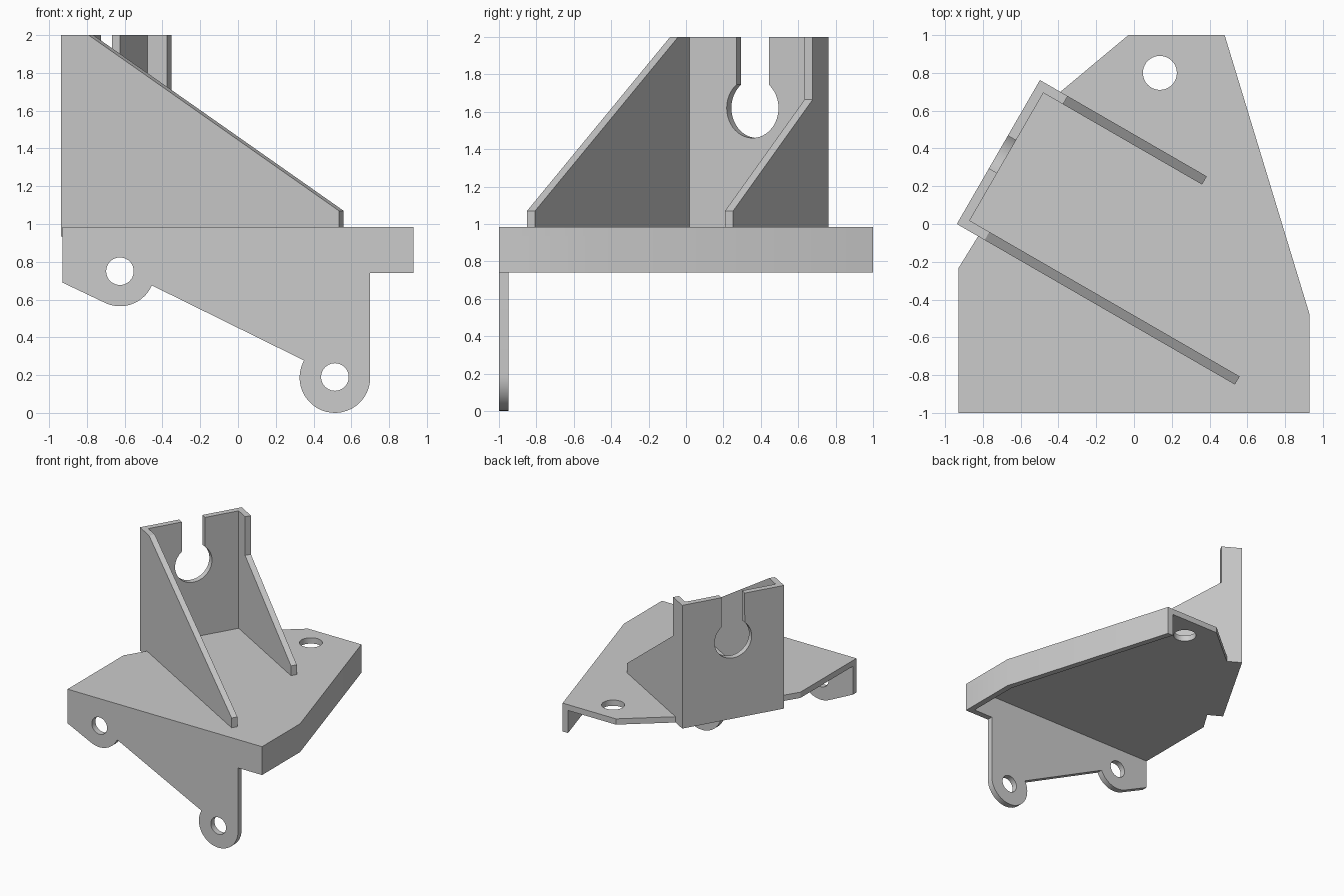
import bpy, bmesh
from math import sin, cos, radians, sqrt
from mathutils import Vector, Matrix

if "Cube" in bpy.data.objects:
    bpy.data.objects.remove(bpy.data.objects["Cube"])

T = 0.05                      # sheet thickness
TOP, UNDER = 0.985, 0.935     # faces of the base plate
Z = Vector((0, 0, 1))


def arc(cx, cy, r, a0, a1, n=24):
    return [(cx + r * cos(radians(a0 + (a1 - a0) * i / n)),
             cy + r * sin(radians(a0 + (a1 - a0) * i / n))) for i in range(n + 1)]


def circle(cx, cy, r, n=40):
    return arc(cx, cy, r, 0, 360, n)[:-1]


def panel(name, loops, origin, xa, ya, thick=T):
    """Flat panel: outline plus hole loops, extruded along xa x ya."""
    bm = bmesh.new()
    edges = []
    for loop in loops:
        vs = [bm.verts.new((x, y, 0)) for x, y in loop]
        edges += [bm.edges.new((vs[i - 1], vs[i])) for i in range(len(vs))]
    bmesh.ops.triangle_fill(bm, use_beauty=True, use_dissolve=False,
                            edges=edges, normal=Z)
    res = bmesh.ops.extrude_face_region(bm, geom=bm.faces[:], use_keep_orig=True)
    new = [g for g in res["geom"] if isinstance(g, bmesh.types.BMVert)]
    bmesh.ops.translate(bm, vec=(0, 0, thick), verts=new)
    bmesh.ops.recalc_face_normals(bm, faces=bm.faces[:])
    xa, ya = Vector(xa), Vector(ya)
    m = Matrix((xa, ya, xa.cross(ya))).transposed().to_4x4()
    bm.transform(Matrix.Translation(origin) @ m)
    me = bpy.data.meshes.new(name)
    bm.to_mesh(me)
    bm.free()
    ob = bpy.data.objects.new(name, me)
    bpy.context.collection.objects.link(ob)
    bpy.ops.object.select_all(action='DESELECT')
    ob.select_set(True)
    bpy.context.view_layer.objects.active = ob
    bpy.ops.object.shade_smooth_by_angle(angle=radians(30))
    return ob


X, Y = (1, 0, 0), (0, 1, 0)
u = Vector((0.5, sqrt(3) / 2, 0))     # along the upright back panel
v = Vector((sqrt(3) / 2, -0.5, 0))    # along the gussets
W = 0.88                              # bracket width
p1 = Vector((-0.938, 0, 0))
p2 = p1 + W * u


def xy(p):
    return (p.x, p.y)


# base plate, including the footprint of the overhanging bracket
panel("base_plate",
      [[(-0.93, -1), (0.93, -1), (0.93, -0.48), (0.48, 1), (-0.03, 1),
        xy(p2 + 0.125 * v), xy(p2), xy(p1), xy(p1 + 0.13 * v), (-0.93, -0.235)],
       circle(0.137, 0.80, 0.09)],
      (0, 0, UNDER), X, Y)

# folded-down flange along the right edges
panel("side_flange",
      [[(0.93, -0.95), (0.93, -0.48), (0.48, 1), (0.428, 1),
        (0.88, -0.487), (0.88, -0.95)]],
      (0, 0, 0.74), X, Y, UNDER - 0.74)

# front flange with two mounting ears
panel("front_flange",
      [[(-0.93, UNDER), (-0.93, 0.69)]
       + arc(-0.625, 0.75, 0.185, 243.4, 336)
       + arc(0.513, 0.187, 0.187, 151, 360)
       + [(0.70, 0.74), (0.93, 0.74), (0.93, UNDER)],
       circle(-0.625, 0.75, 0.073), circle(0.513, 0.19, 0.073)],
      (0, -0.95, 0), X, Z)

# upright back panel with an open keyhole slot
panel("back_panel",
      [[(0, TOP), (W, TOP), (W, 2), (W / 2 + 0.1, 2)]
       + arc(W / 2, 1.62, 0.16, 51.3, -231.3, 40)
       + [(W / 2 - 0.1, 2), (0, 2)]],
      p1, u, Z)

# long and short gussets
panel("long_gusset",
      [[(T, TOP), (1.70, TOP), (1.70, 1.07), (0.17, 2), (T, 2)]],
      p1 + T * u, v, Z)
panel("short_gusset",
      [[(T, TOP), (1.02, TOP), (1.02, 1.07), (0.17, 1.665), (0.17, 2), (T, 2)]],
      p2, v, Z)
